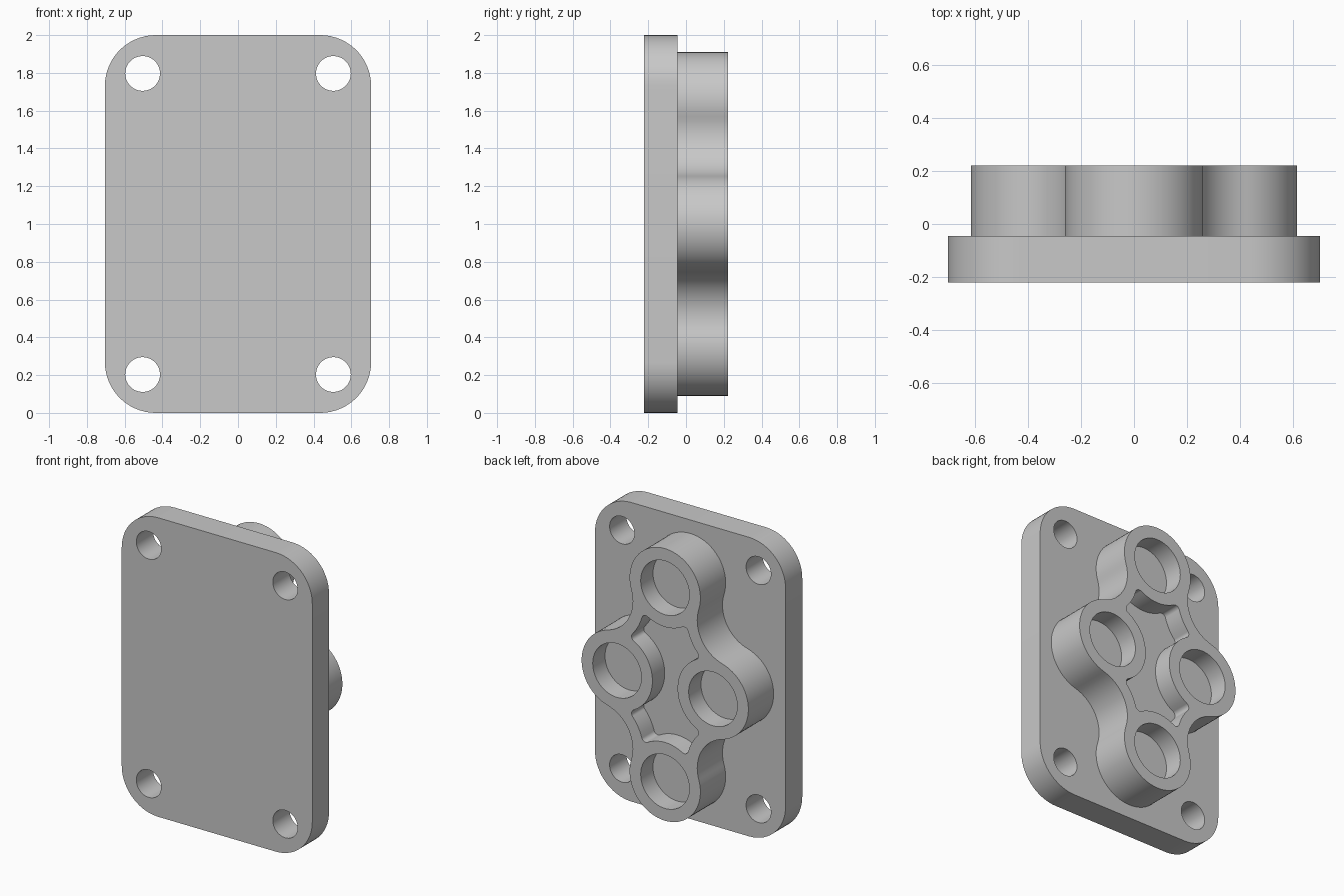
import bpy, bmesh, math
from mathutils import Vector

if "Cube" in bpy.data.objects:
    bpy.data.objects.remove(bpy.data.objects["Cube"])

GREY = bpy.data.materials.new("light grey")
GREY.diffuse_color = (0.58, 0.58, 0.58, 1)
GREY.use_nodes = True
GREY.node_tree.nodes["Principled BSDF"].inputs["Base Color"].default_value = GREY.diffuse_color

Y_FRONT, Y_STEP, Y_BACK = -0.222, -0.045, 0.222
BOSS_R, HOLE_R, FILLET_R, POCKET_R, CORNER_R = 0.262, 0.18, 0.25, 0.33, 0.03
RECESS = 0.13


def prism(name, pts, y0, y1):
    """Extrude an (x, z) outline from y0 to y1."""
    bm = bmesh.new()
    face = bm.faces.new([bm.verts.new((x, y0, z)) for x, z in pts])
    new = bmesh.ops.extrude_face_region(bm, geom=[face])["geom"]
    bmesh.ops.translate(bm, vec=(0, y1 - y0, 0),
                        verts=[v for v in new if isinstance(v, bmesh.types.BMVert)])
    bmesh.ops.recalc_face_normals(bm, faces=bm.faces)
    mesh = bpy.data.meshes.new(name)
    bm.to_mesh(mesh)
    bm.free()
    mesh.materials.append(GREY)
    ob = bpy.data.objects.new(name, mesh)
    bpy.context.collection.objects.link(ob)
    return ob


def arc(c, r, a0, a1, step=math.radians(6)):
    n = max(2, math.ceil(abs(a1 - a0) / step - 1e-6))
    return [(c[0] + r * math.cos(a0 + (a1 - a0) * i / n),
             c[1] + r * math.sin(a0 + (a1 - a0) * i / n)) for i in range(n + 1)]


def circle(c, r):
    return arc(c, r, 0, math.tau)[:-1]


def tangent_chain(circles):
    """Closed outline of touching arcs; each item is (centre, radius, turn sign)."""
    pts = []
    for i, (c, r, sign) in enumerate(circles):
        before, after = circles[i - 1][0] - c, circles[(i + 1) % len(circles)][0] - c
        a0, a1 = math.atan2(before.y, before.x), math.atan2(after.y, after.x)
        pts += arc(c, r, a0, a0 + sign * ((sign * (a1 - a0)) % math.tau))[:-1]
    return pts


def touching(c1, r1, c2, r2, side):
    """Centre at distance r1 from c1 and r2 from c2, left (+1) or right (-1) of c1 to c2."""
    d = c2 - c1
    a = (d.length_squared + r1 * r1 - r2 * r2) / (2 * d.length)
    u = d.normalized()
    return c1 + u * a + Vector((-u.y, u.x)) * side * math.sqrt(r1 * r1 - a * a)


def cut(ob, cutters):
    for c in cutters:
        mod = ob.modifiers.new("cut", "BOOLEAN")
        mod.operation, mod.solver, mod.object = "DIFFERENCE", "EXACT", c
        bpy.context.view_layer.objects.active = ob
        bpy.ops.object.modifier_apply(modifier=mod.name)
        bpy.data.objects.remove(c)


# base plate with rounded corners and four through holes
corners = [(0.435, 1.73), (-0.435, 1.73), (-0.435, 0.27), (0.435, 0.27)]
outline = []
for i, c in enumerate(corners):
    outline += arc(c, 0.27, i * math.pi / 2, (i + 1) * math.pi / 2)
plate = prism("base_plate", outline, Y_FRONT, Y_STEP)
cut(plate, [prism("bolt_hole", circle((x, z), 0.092), -0.4, 0.2)
            for x in (-0.505, 0.505) for z in (0.203, 1.797)])

# four bosses joined by concave ribs, counter-clockwise from the right
bosses = [Vector(p) for p in ((0.355, 1), (0, 1.648), (-0.355, 1), (0, 0.352))]
outer, pocket = [], []
for i, b in enumerate(bosses):
    nxt = bosses[(i + 1) % 4]
    rib = touching(b, BOSS_R + FILLET_R, nxt, BOSS_R + FILLET_R, -1)
    outer += [(b, BOSS_R, 1), (rib, FILLET_R, -1)]
    near = touching(b, BOSS_R + CORNER_R, rib, POCKET_R + CORNER_R, 1)
    far = touching(nxt, BOSS_R + CORNER_R, rib, POCKET_R + CORNER_R, -1)
    pocket += [(b, BOSS_R, -1), (near, CORNER_R, 1),
               (rib, POCKET_R, -1), (far, CORNER_R, 1)]
cluster = prism("boss_cluster", tangent_chain(outer), Y_STEP - 0.005, Y_BACK)

# blind bores and the central pocket
floor = Y_BACK - RECESS
cut(cluster, [prism("bore", circle(b, HOLE_R), floor, 0.4) for b in bosses]
    + [prism("pocket", tangent_chain(pocket), floor, 0.4)])

for ob in (plate, cluster):
    bpy.ops.object.select_all(action="DESELECT")
    ob.select_set(True)
    bpy.context.view_layer.objects.active = ob
    bpy.ops.object.shade_smooth_by_angle(angle=math.radians(30))
